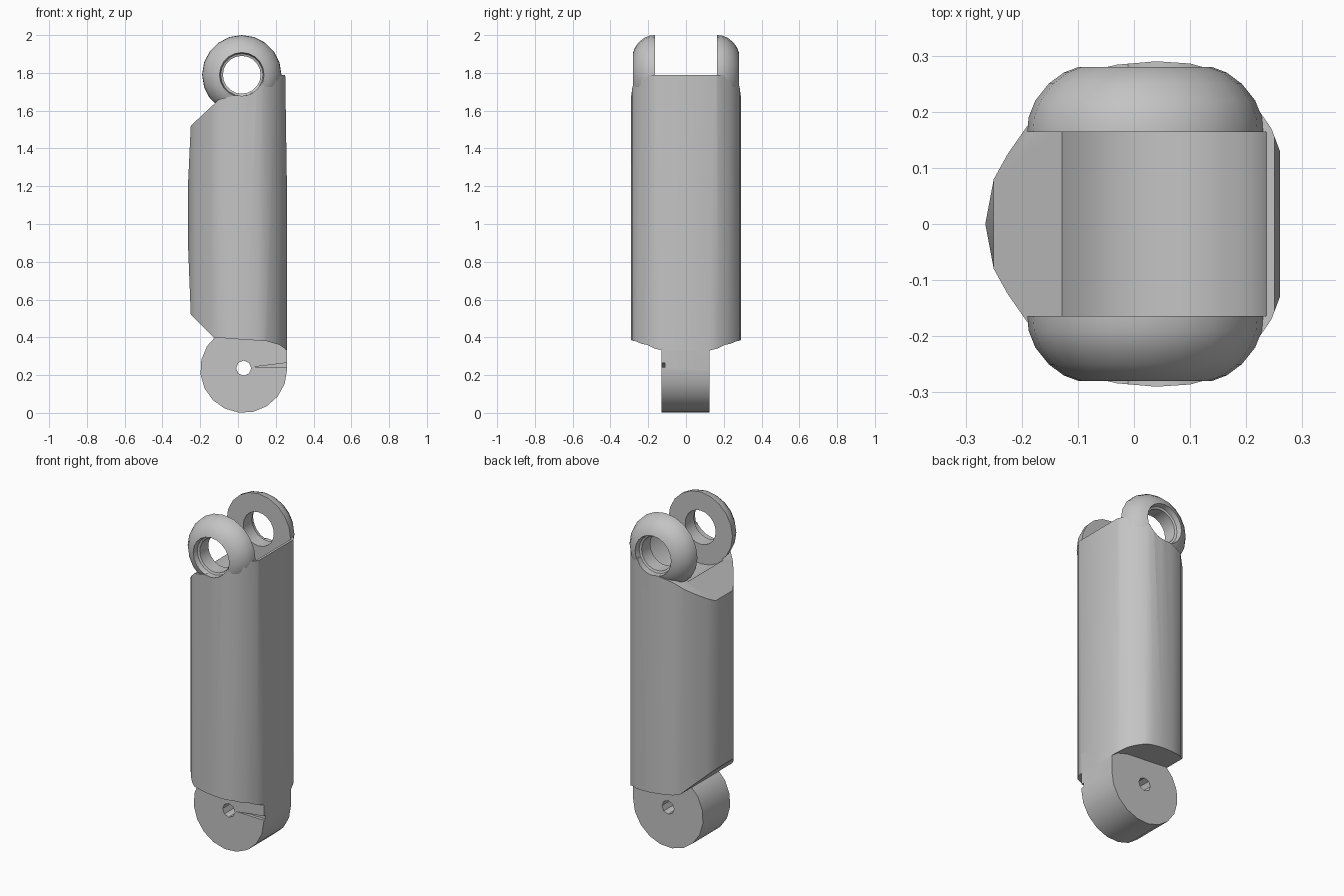
import bpy, bmesh, math

cube = bpy.data.objects.get("Cube")
if cube:
    bpy.data.objects.remove(cube, do_unlink=True)

grey = bpy.data.materials.new("plain_grey")
grey.use_nodes = True
colour = (0.55, 0.55, 0.55, 1)
grey.diffuse_color = colour
grey.node_tree.nodes["Principled BSDF"].inputs["Base Color"].default_value = colour


def finish(name, bm):
    bmesh.ops.recalc_face_normals(bm, faces=bm.faces)
    mesh = bpy.data.meshes.new(name)
    bm.to_mesh(mesh)
    bm.free()
    mesh.materials.append(grey)
    obj = bpy.data.objects.new(name, mesh)
    bpy.context.collection.objects.link(obj)
    return obj


def prism(name, points, low, high, axis):
    """Extrude a flat outline along z (xy outline) or y (xz outline)."""
    def place(p, d):
        return (p[0], p[1], d) if axis == "z" else (p[0], d, p[1])
    bm = bmesh.new()
    face = bm.faces.new([bm.verts.new(place(p, low)) for p in points])
    made = bmesh.ops.extrude_face_region(bm, geom=[face])["geom"]
    verts = [v for v in made if isinstance(v, bmesh.types.BMVert)]
    step = (0, 0, high - low) if axis == "z" else (0, high - low, 0)
    bmesh.ops.translate(bm, verts=verts, vec=step)
    return finish(name, bm)


def arc(x, z, r, start, end, count):
    angles = [math.radians(start + (end - start) * i / count) for i in range(count + 1)]
    return [(x + r * math.cos(a), z + r * math.sin(a)) for a in angles]


def activate(obj):
    bpy.ops.object.select_all(action="DESELECT")
    obj.select_set(True)
    bpy.context.view_layer.objects.active = obj


def boolean(obj, tool, operation="DIFFERENCE"):
    activate(obj)
    mod = obj.modifiers.new("cut", "BOOLEAN")
    mod.operation, mod.object, mod.solver = operation, tool, "EXACT"
    bpy.ops.object.modifier_apply(modifier=mod.name)
    bpy.data.objects.remove(tool, do_unlink=True)


def smooth(obj, degrees=32):
    activate(obj)
    bpy.ops.object.shade_smooth_by_angle(angle=math.radians(degrees))


# Pivot positions (x, z) of the upper fork and the lower lug
TOP = (0.02, 1.79)
LOW = (0.03, 0.23)

# Main body: rounded section trimmed by the side silhouette
half = [(-0.265, 0), (-0.25, 0.08), (-0.225, 0.125), (-0.19, 0.175), (-0.15, 0.225),
        (-0.1, 0.268), (-0.03, 0.284), (0.04, 0.29), (0.1, 0.286), (0.14, 0.275),
        (0.2, 0.235), (0.245, 0.17), (0.26, 0.13)]
section = half + [(x, -y) for x, y in reversed(half[1:])]
body = prism("body", section, 0.2, 1.9, "z")
side = [(-0.265, 0.9), (-0.25, 0.52), (-0.13, 0.4), (0, 0.39), (0.15, 0.38),
        (0.22, 0.36), (0.262, 0.33), (0.262, 1.0), (0.25, 1.79), (0.2, 1.79),
        (0.02, 1.69), (-0.1, 1.66), (-0.25, 1.52), (-0.265, 1.2)]
boolean(body, prism("silhouette", side, -0.5, 0.5, "y"), "INTERSECT")

# Round clearance between the fork arms, and the pin bore
boolean(body, prism("slot", arc(*TOP, 0.216, 0, 345, 23), -0.164, 0.164, "y"))
boolean(body, prism("bore", arc(*TOP, 0.112, 0, 345, 23), -0.5, 0.5, "y"))
smooth(body)

# Domed fork eyes with a stepped bore
profile = [(0.21, 0.164), (0.208, 0.19), (0.196, 0.22), (0.172, 0.25), (0.145, 0.27),
           (0.118, 0.28), (0.112, 0.25), (0.1, 0.245), (0.1, 0.164)]
SIDES = 20
for name, sign in (("front_fork_eye", -1), ("back_fork_eye", 1)):
    bm = bmesh.new()
    rings = []
    for r, y in profile:
        circle = arc(*TOP, r, 90, 450, SIDES)[:-1]
        rings.append([bm.verts.new((x, sign * y, z)) for x, z in circle])
    for a, b in zip(rings, rings[1:] + rings[:1]):
        for i in range(SIDES):
            j = (i + 1) % SIDES
            bm.faces.new((a[i], a[j], b[j], b[i]))
    smooth(finish(name, bm))

# Lower lug: round end with a straight left side rising into the body
outline = arc(*LOW, 0.23, 90, 360, 14) + [(0.26, 0.45)]
lug = prism("lower_lug", outline, -0.13, 0.125, "y")
boolean(lug, prism("pin_hole", arc(LOW[0], 0.237, 0.04, 0, 315, 7), -0.5, 0.5, "y"))
boolean(lug, prism("slit", [(0.08, 0.243), (0.3, 0.24), (0.3, 0.27)], -0.2, -0.112, "y"))
smooth(lug)
